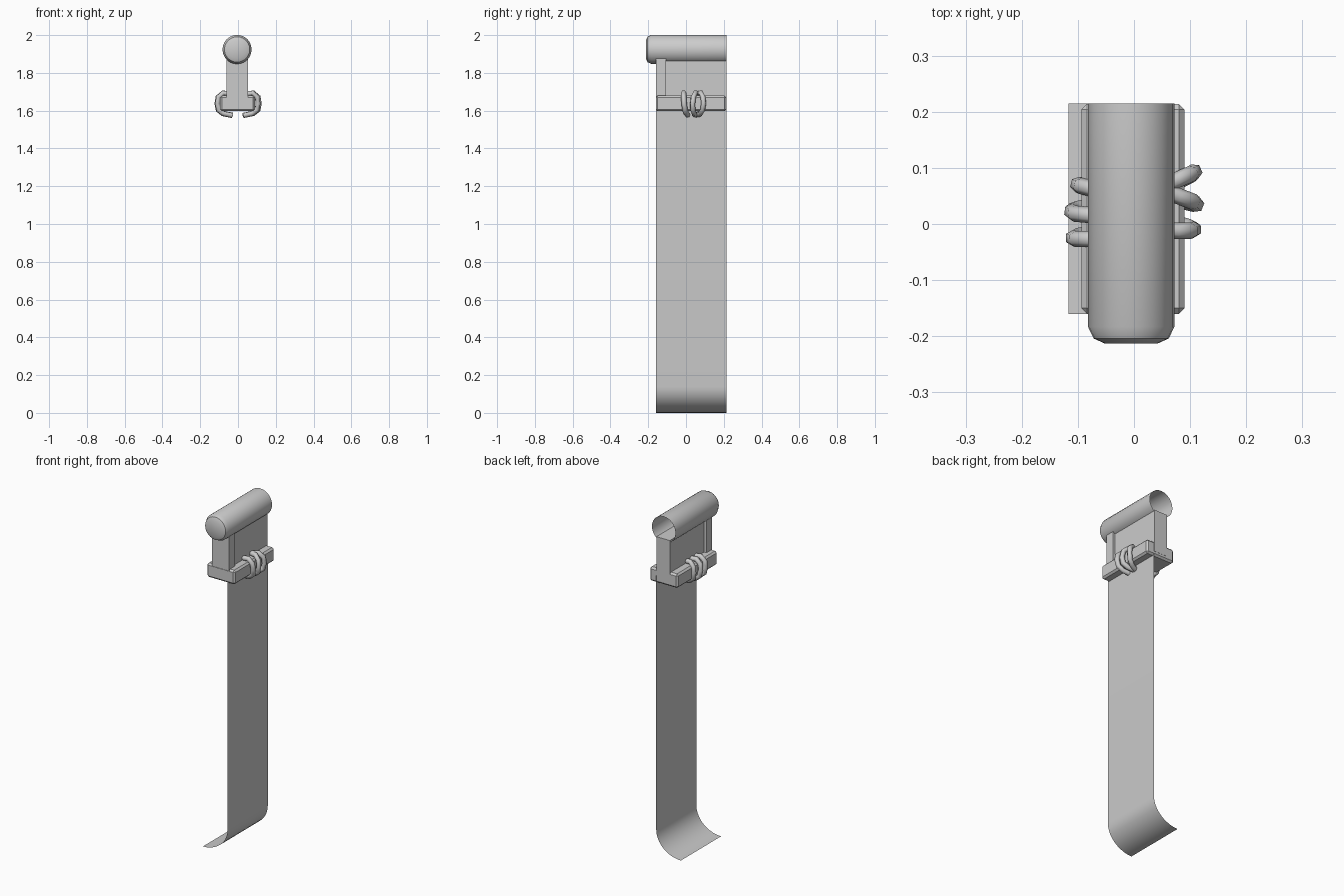
import bpy, bmesh, math

if "Cube" in bpy.data.objects:
    bpy.data.objects.remove(bpy.data.objects["Cube"])

def add_mesh(name, verts, faces, smooth=True):
    me = bpy.data.meshes.new(name)
    me.from_pydata(verts, [], faces)
    ob = bpy.data.objects.new(name, me)
    bpy.context.collection.objects.link(ob)
    bm = bmesh.new()
    bm.from_mesh(me)
    bmesh.ops.recalc_face_normals(bm, faces=bm.faces)
    bm.to_mesh(me)
    bm.free()
    if smooth:
        bpy.ops.object.select_all(action='DESELECT')
        bpy.context.view_layer.objects.active = ob
        ob.select_set(True)
        bpy.ops.object.shade_smooth_by_angle(angle=math.radians(40))
    return ob

def box(name, x, y, z, bevel=0):
    verts = [(a, b, c) for a in x for b in y for c in z]
    faces = [(0, 1, 3, 2), (4, 6, 7, 5), (0, 4, 5, 1), (2, 3, 7, 6), (0, 2, 6, 4), (1, 5, 7, 3)]
    ob = add_mesh(name, verts, faces, False)
    if bevel:
        m = ob.modifiers.new("chamfer", 'BEVEL')
        m.width = bevel
        m.segments = 1
    return ob

# Top log: lathed around y, rounded front cap, open back
N = 24
profile = [(0.047, -0.213), (0.067, -0.204), (0.077, -0.183), (0.077, 0.215)]
verts, faces = [], []
for r, y in profile:
    for i in range(N):
        a = 2 * math.pi * i / N
        verts.append((-0.005 + r * math.cos(a), y, 1.924 + r * math.sin(a)))
for k in range(len(profile) - 1):
    for i in range(N):
        j = (i + 1) % N
        faces.append((k * N + i, k * N + j, (k + 1) * N + j, (k + 1) * N + i))
faces.append(tuple(range(N)))
add_mesh("top_log", verts, faces)

# Front post, the panel behind it, and the crossbeam
box("front_post", (-0.06, 0.054), (-0.159, -0.105), (1.62, 1.88))
box("upper_panel", (-0.045, 0.042), (-0.105, 0.215), (1.62, 1.87))
box("crossbeam", (-0.094, 0.09), (-0.16, 0.214), (1.597, 1.68), 0.01)

# Hanging cloth: a single thin sheet curling to -x at the foot
path = [(0.044, 1.64)]
for i in range(11):
    a = math.pi / 2 * i / 10
    path.append((-0.117 + 0.161 * math.cos(a), 0.14 * (1 - math.sin(a))))
verts = [(x, y, z) for x, z in path for y in (-0.16, 0.215)]
faces = [(2 * i, 2 * i + 1, 2 * i + 3, 2 * i + 2) for i in range(len(path) - 1)]
add_mesh("hanging_cloth", verts, faces)

# Rope wraps: C-shaped tubes hugging each side of the beam
section = [(0.035, 1.688), (0.08, 1.694), (0.106, 1.672), (0.111, 1.638),
           (0.105, 1.604), (0.08, 1.585), (0.03, 1.575)]

def rope(name, side, reach, y_top, y_out, y_low):
    cu = bpy.data.curves.new(name, 'CURVE')
    cu.dimensions = '3D'
    cu.bevel_depth = 0.0145
    cu.bevel_resolution = 1
    cu.use_fill_caps = True
    sp = cu.splines.new('POLY')
    sp.points.add(len(section) - 1)
    for i, (p, (x, z)) in enumerate(zip(sp.points, section)):
        t = i / (len(section) - 1)
        y = (1 - t) ** 2 * y_top + 2 * t * (1 - t) * (2 * y_out - (y_top + y_low) / 2) + t * t * y_low
        p.co = (side * x * (1 + reach * (x > 0.07)), y, z, 1)
    sp.use_smooth = True
    ob = bpy.data.objects.new(name, cu)
    bpy.context.collection.objects.link(ob)
    bpy.ops.object.select_all(action='DESELECT')
    bpy.context.view_layer.objects.active = ob
    ob.select_set(True)
    bpy.ops.object.convert(target='MESH')

right = [(-0.04, -0.01, -0.01, 0.01), (0.0, 0.065, 0.035, 0.055), (-0.03, 0.06, 0.093, 0.055)]
left = [(-0.02, -0.025, -0.025, -0.01), (0.0, 0.015, 0.022, 0.04), (-0.1, 0.055, 0.07, 0.06)]
for side, label, wraps in ((1, "right", right), (-1, "left", left)):
    for i, w in enumerate(wraps):
        rope(f"rope_wrap_{label}_{i + 1}", side, *w)
